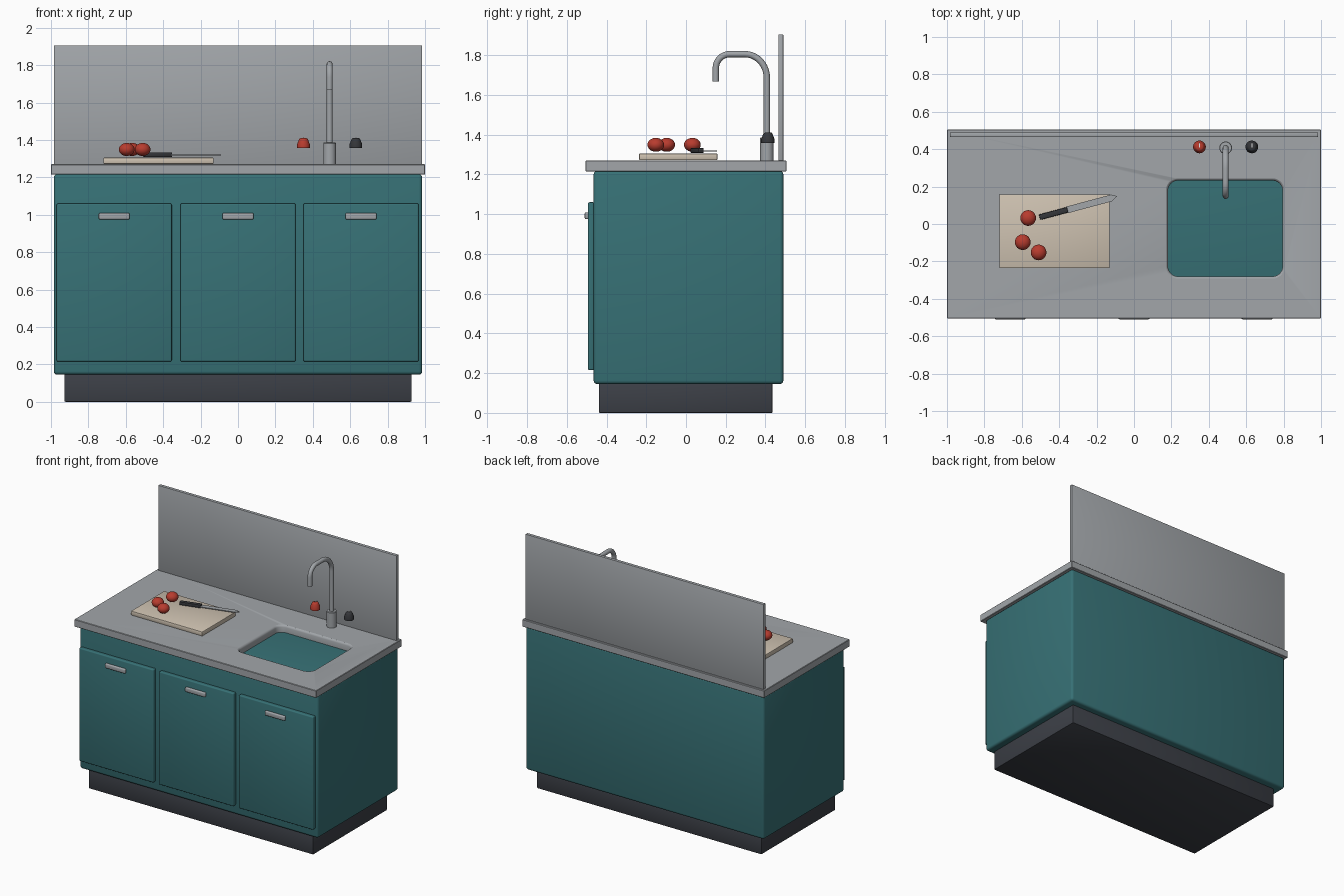
import bpy, bmesh, math
from mathutils import Vector

cube = bpy.data.objects.get("Cube")
if cube:
    bpy.data.objects.remove(cube, do_unlink=True)


def material(name, rgb, rough=0.6):
    m = bpy.data.materials.new(name)
    m.use_nodes = True
    m.diffuse_color = (*rgb, 1)
    node = m.node_tree.nodes["Principled BSDF"]
    node.inputs["Base Color"].default_value = (*rgb, 1)
    node.inputs["Roughness"].default_value = rough
    return m


TEAL = material("teal paint", (0.038, 0.165, 0.18))
STEEL = material("steel grey", (0.36, 0.38, 0.40))
DARK = material("plinth charcoal", (0.045, 0.05, 0.062))
BLACK = material("black plastic", (0.035, 0.037, 0.042))
WOOD = material("pale wood", (0.62, 0.54, 0.44))
RED = material("tomato red", (0.48, 0.045, 0.028))
WHITE = material("white mark", (0.8, 0.8, 0.8))


def finish(name, bm, mat, smooth=True):
    bmesh.ops.recalc_face_normals(bm, faces=bm.faces)
    mesh = bpy.data.meshes.new(name)
    bm.to_mesh(mesh)
    bm.free()
    ob = bpy.data.objects.new(name, mesh)
    bpy.context.collection.objects.link(ob)
    mesh.materials.append(mat)
    if smooth:
        smooth_edges(ob)
    return ob


def smooth_edges(ob):
    bpy.ops.object.select_all(action='DESELECT')
    ob.select_set(True)
    bpy.context.view_layer.objects.active = ob
    bpy.ops.object.shade_smooth_by_angle(angle=math.radians(35))


def box(name, x, y, z, mat, bevel=0.0, segments=3):
    """Box from (low, high) pairs with optional rounded edges."""
    bm = bmesh.new()
    bmesh.ops.create_cube(bm, size=1)
    for v in bm.verts:
        v.co = [lo + (c + 0.5) * (hi - lo) for c, (lo, hi) in zip(v.co, (x, y, z))]
    if bevel:
        bmesh.ops.bevel(bm, geom=bm.edges[:], offset=bevel, segments=segments,
                        profile=0.5, affect='EDGES')
    return finish(name, bm, mat)


def loft(name, rings, mat):
    """Skin between equal-length rings of points, capped at both ends."""
    bm = bmesh.new()
    loops = [[bm.verts.new(p) for p in ring] for ring in rings]
    n = len(loops[0])
    for a, b in zip(loops, loops[1:]):
        for i in range(n):
            j = (i + 1) % n
            bm.faces.new((a[i], a[j], b[j], b[i]))
    bm.faces.new(loops[0])
    bm.faces.new(loops[-1])
    return finish(name, bm, mat)


def turned(name, cx, cy, profile, mat, n=32):
    rings = [[(cx + r * math.cos(t * math.tau / n), cy + r * math.sin(t * math.tau / n), z)
              for t in range(n)] for r, z in profile]
    return loft(name, rings, mat)


def rounded_rect(x, y, z, radius, inset, steps=8):
    pts = []
    corners = ((x[1], y[1], -1, -1), (x[0], y[1], 1, -1), (x[0], y[0], 1, 1), (x[1], y[0], -1, 1))
    for k, (cx, cy, sx, sy) in enumerate(corners):
        for s in range(steps + 1):
            a = (k + s / steps) * math.pi / 2
            pts.append((cx + sx * radius + (radius - inset) * math.cos(a),
                        cy + sy * radius + (radius - inset) * math.sin(a), z))
    return pts


# Cabinet body
box("plinth", (-0.928, 0.928), (-0.438, 0.435), (0, 0.15), DARK, 0.005, 2)
box("cabinet", (-0.985, 0.985), (-0.465, 0.49), (0.145, 1.217), TEAL, 0.018)
for side, cx in (("left", 0.658), ("middle", 0), ("right", -0.662)):
    box(side + "_door", (cx - 0.308, cx + 0.308), (-0.494, -0.46), (0.215, 1.06), TEAL, 0.008)
    box(side + "_door_handle", (cx - 0.083, cx + 0.083), (-0.51, -0.49), (0.975, 1.009), STEEL, 0.007)

# Worktop with an eased sink opening
worktop = box("worktop", (-1, 1), (-0.505, 0.505), (1.215, 1.27), STEEL, 0.003, 1)
hole_x, hole_y = (0.17, 0.806), (-0.292, 0.244)
levels = ((1.2, 0.012), (1.256, 0.012), (1.263, 0.009), (1.268, 0.004), (1.2701, 0), (1.3, 0))
cutter = loft("sink_cutter", [rounded_rect(hole_x, hole_y, z, 0.065, i) for z, i in levels], STEEL)
cut = worktop.modifiers.new("sink opening", 'BOOLEAN')
cut.operation = 'DIFFERENCE'
cut.solver = 'EXACT'
cut.object = cutter
bpy.context.view_layer.objects.active = worktop
bpy.ops.object.modifier_apply(modifier=cut.name)
bpy.data.objects.remove(cutter, do_unlink=True)
smooth_edges(worktop)

box("backsplash", (-0.985, 0.985), (0.465, 0.49), (1.265, 1.905), STEEL, 0.004, 2)

# Tap
TX, TY = 0.49, 0.407
turned("tap_base", TX, TY, ((0.034, 1.265), (0.034, 1.382), (0.031, 1.386)), STEEL)


def arc(cy, cz, ry, rz, start, end, steps=10):
    for i in range(steps + 1):
        a = math.radians(start + (end - start) * i / steps)
        yield Vector((TX, cy + ry * math.cos(a), cz + rz * math.sin(a)))


path = [Vector((TX, TY, 1.37))]
path += arc(TY - 0.11, 1.685, 0.11, 0.12, 0, 90)
path += arc(0.22, 1.735, 0.07, 0.07, 90, 180)
path.append(Vector((TX, 0.15, 1.667)))
rings = []
for i, p in enumerate(path):
    d = (path[min(i + 1, len(path) - 1)] - path[max(i - 1, 0)]).normalized()
    across = Vector((1, 0, 0))
    up = d.cross(across)
    rings.append([p + 0.016 * (math.cos(t * math.tau / 20) * across + math.sin(t * math.tau / 20) * up)
                  for t in range(20)])
loft("tap_spout", rings, STEEL)

# Tap knobs with pointer marks
knob = ((0.034, 1.358), (0.034, 1.376), (0.025, 1.4), (0.021, 1.407), (0.015, 1.41))
for name, x, mat in (("hot", 0.35, RED), ("cold", 0.63, BLACK)):
    turned(name + "_knob", x, TY + 0.005, knob, mat)
    box(name + "_knob_mark", (x - 0.003, x + 0.003), (TY + 0.003, TY + 0.026), (1.405, 1.412), WHITE)

# Chopping board and tomatoes
box("chopping_board", (-0.72, -0.13), (-0.236, 0.158), (1.272, 1.305), WOOD, 0.005, 2)
for i, (x, y) in enumerate(((-0.566, 0.032), (-0.595, -0.097), (-0.51, -0.152))):
    bm = bmesh.new()
    bmesh.ops.create_uvsphere(bm, u_segments=24, v_segments=16, radius=0.042)
    for v in bm.verts:
        v.co = (v.co.x + x, v.co.y + y, v.co.z * 0.83 + 1.349)
    finish("tomato_%d" % (i + 1), bm, RED)

# Knife, laid along its own axis and then turned
handle = box("knife_handle", (0, 0.155), (-0.015, 0.015), (0, 0.025), BLACK, 0.005, 2)
outline = ((0.15, -0.018), (0.395, -0.018), (0.43, 0.002), (0.4, 0.018), (0.15, 0.018))
blade = loft("knife_blade", [[(x, y, z) for x, y in outline] for z in (0.008, 0.013)], STEEL)
for part in (handle, blade):
    part.location = (-0.505, 0.036, 1.308)
    part.rotation_euler.z = math.radians(15)
